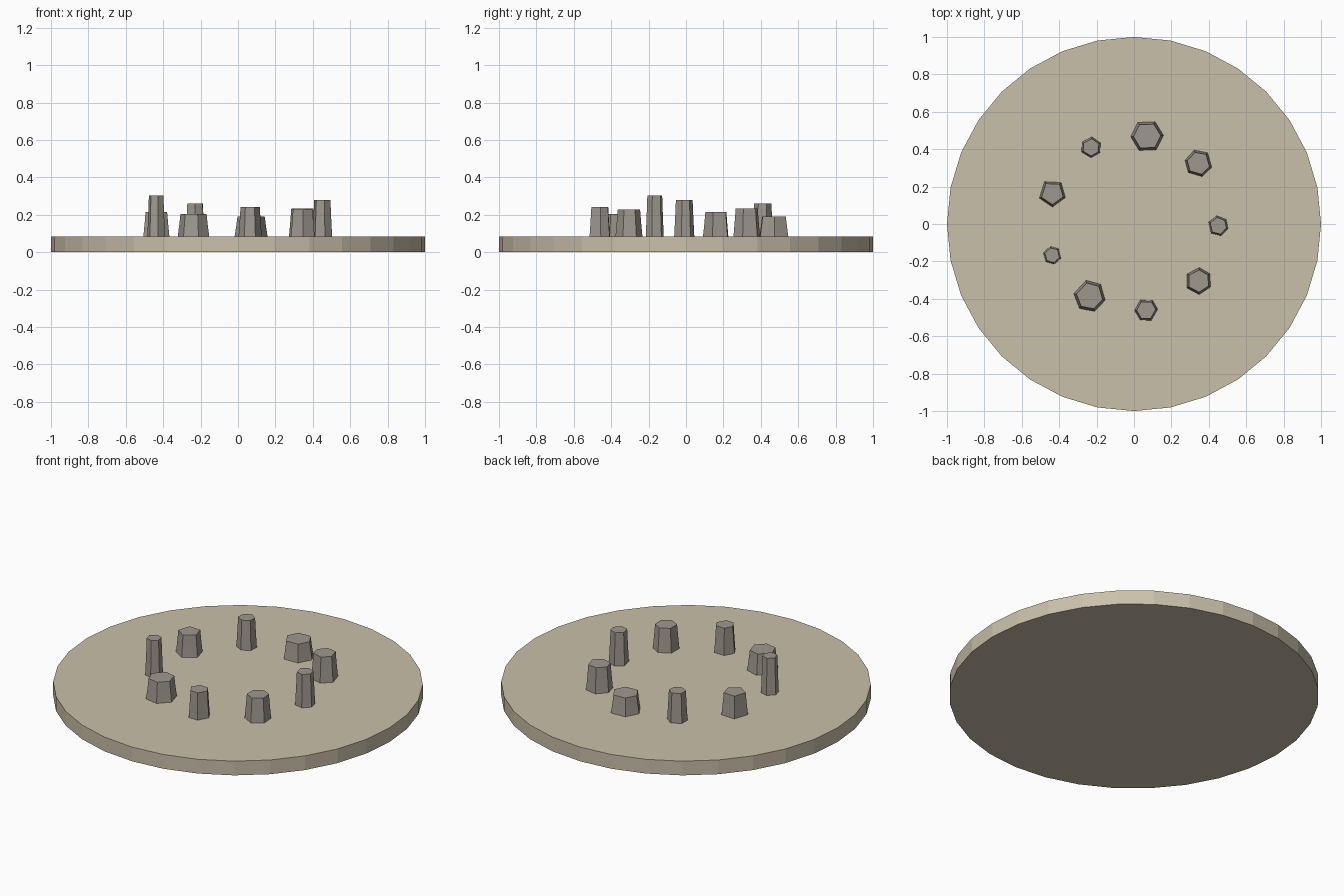
import bpy, bmesh, math, random
from mathutils import Vector

random.seed(4)
cube = bpy.data.objects.get("Cube")
if cube:
    bpy.data.objects.remove(cube)


def material(name, rgb):
    mat = bpy.data.materials.new(name)
    mat.use_nodes = True
    colour = (*rgb, 1.0)
    mat.diffuse_color = colour
    mat.node_tree.nodes["Principled BSDF"].inputs["Base Color"].default_value = colour
    return mat


def finish(name, bm, mat):
    bmesh.ops.recalc_face_normals(bm, faces=bm.faces[:])
    mesh = bpy.data.meshes.new(name)
    bm.to_mesh(mesh)
    bm.free()
    mesh.materials.append(mat)
    obj = bpy.data.objects.new(name, mesh)
    bpy.context.collection.objects.link(obj)
    return obj


def loft(name, rings, mat):
    """Join equal rings of points with side quads and cap both ends."""
    bm = bmesh.new()
    loops = [[bm.verts.new(p) for p in ring] for ring in rings]
    for low, high in zip(loops, loops[1:]):
        for i in range(len(low)):
            j = (i + 1) % len(low)
            bm.faces.new((low[i], low[j], high[j], high[i]))
    bm.faces.new(loops[0][::-1])
    bm.faces.new(loops[-1])
    return finish(name, bm, mat)


def ring(x, y, z, radius, angles):
    return [Vector((x + radius * math.cos(a), y + radius * math.sin(a), z)) for a in angles]


sand = material("pale_sand", (0.59, 0.53, 0.405))
stone = material("grey_stone", (0.345, 0.315, 0.27))

# Flat round ground
GROUND = 0.085
around = [math.tau * i / 32 for i in range(32)]
loft("ground_disc", [ring(0, 0, z, 1.0, around) for z in (0, GROUND)], sand)

# Standing stones: x, y, top height, base radius, sides, turn in degrees
stones = [
    (0.07, 0.47, 0.19, 0.088, 6, 5),
    (0.345, 0.325, 0.235, 0.074, 6, 45),
    (0.45, -0.01, 0.28, 0.055, 6, 42),
    (0.345, -0.305, 0.228, 0.072, 6, 30),
    (0.065, -0.46, 0.243, 0.062, 6, 0),
    (-0.237, -0.385, 0.205, 0.086, 6, 47),
    (-0.437, -0.167, 0.303, 0.049, 6, 42),
    (-0.437, 0.165, 0.215, 0.074, 5, -90),
    (-0.23, 0.41, 0.26, 0.056, 6, 30),
]
for n, (x, y, top, radius, sides, turn) in enumerate(stones, 1):
    angles = [math.radians(turn) + math.tau * i / sides + random.uniform(-0.09, 0.09)
              for i in range(sides)]
    # Flared foot, slimmer waist, slightly narrower crown
    levels = ((0, 1.0), (0.55, 0.9), (1, 0.83))
    rings = [ring(x, y, GROUND + t * (top - GROUND), radius * s, angles) for t, s in levels]
    loft(f"standing_stone_{n}", rings, stone)
